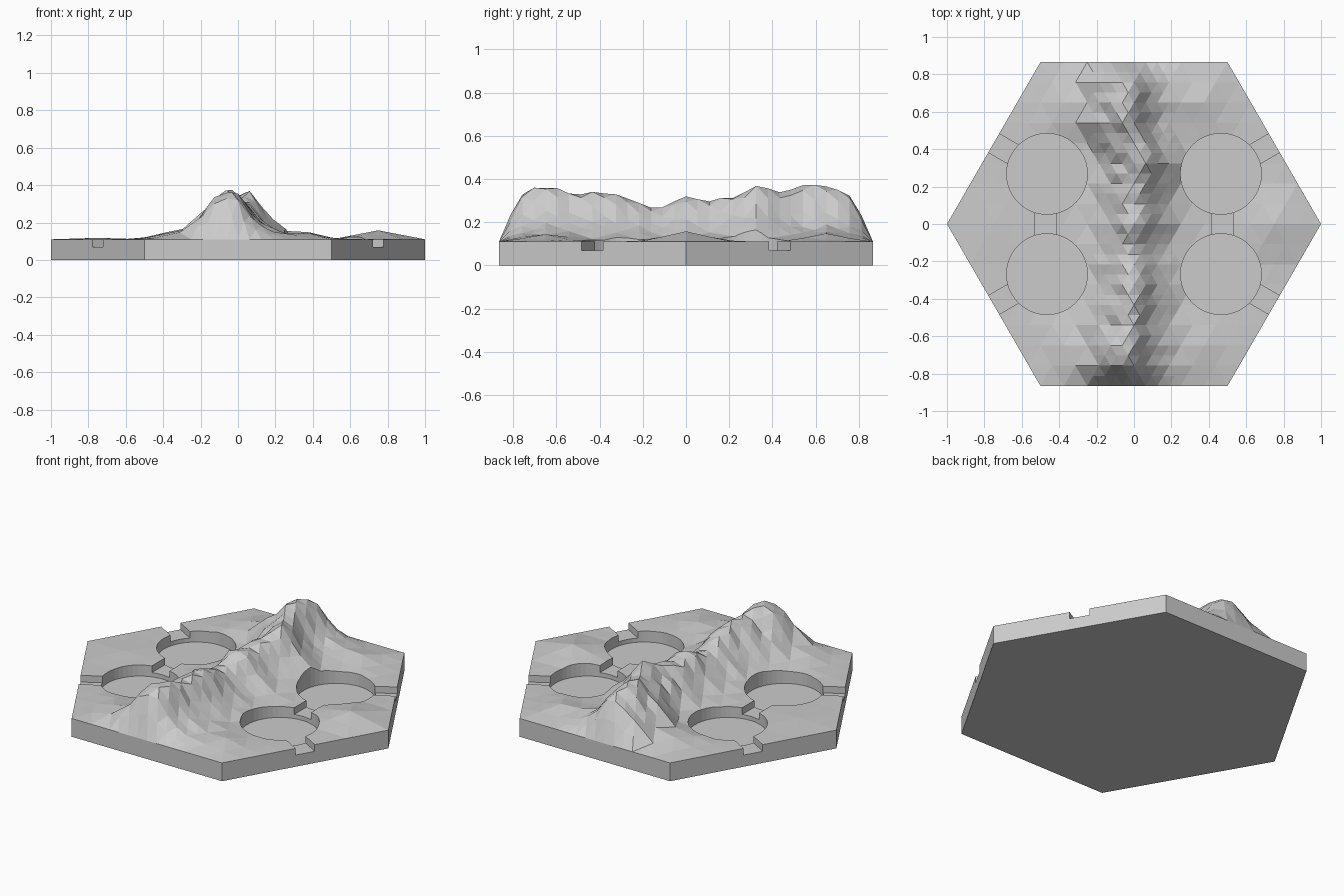
import bpy, bmesh, math
from mathutils import Vector, Matrix, noise

if "Cube" in bpy.data.objects:
    bpy.data.objects.remove(bpy.data.objects["Cube"])

N = 16                       # grid steps from centre to corner
BASE = 0.11                  # slab height
ROW = math.sqrt(3) / 2

# crest height above slab and crest x position, both along y
CREST = [(-.866, 0), (-.81, .13), (-.76, .23), (-.65, .27), (-.54, .235), (-.4, .233),
         (-.3, .215), (-.16, .155), (-.1, .16), (0, .215), (.11, .19), (.22, .22),
         (.325, .26), (.43, .235), (.54, .275), (.65, .26), (.76, .22), (.81, .13), (.866, 0)]
CREST_X = [(-.866, -.03), (-.65, -.03), (-.4, 0), (-.1, 0), (0, .02), (.2, .03),
           (.325, .06), (.43, .02), (.54, -.04), (.866, -.02)]
# share of the crest height against distance from the crest
LEFT = [(0, 1), (.07, .88), (.14, .54), (.2, .2), (.27, .04), (.33, 0)]
RIGHT = [(0, 1), (.05, .84), (.09, .55), (.14, .34), (.2, .13), (.28, .02), (.33, 0)]


def interp(table, t):
    if t <= table[0][0]:
        return table[0][1]
    for (a, u), (b, v) in zip(table, table[1:]):
        if t <= b:
            return u + (v - u) * (t - a) / (b - a)
    return table[-1][1]


def terrain(x, y):
    """Height above the slab: ridge, foothills at both ends, corner mounds."""
    edge = min(ROW - abs(y), ROW - abs(x) * ROW - abs(y) / 2)
    if edge < 1e-4:
        return 0
    n = noise.noise(Vector((x * 13, y * 11, 8.2)))
    d = x - interp(CREST_X, y)
    crag = min(1, abs(d) / .06)
    d += .03 * n * crag
    h = interp(CREST, y) * interp(RIGHT if d > 0 else LEFT, abs(d))
    h *= 1 + .15 * n * crag
    end = min(1, max(0, (abs(y) - .42) / .2)) * min(1, edge / .2)
    h += end * (.038 + .03 * n) * interp([(.1, 0), (.2, .8), (.36, 1), (.62, 0)], abs(x))
    mound = .048 if x > 0 else .008
    h += mound * max(0, 1 - math.hypot((abs(x) - .75) / .25, y / .24))
    return max(0, h)


def height(q, r):
    """Fine facets on the crest, facets twice as large on the lower slopes."""
    def at(a, b):
        return terrain((a + b / 2) / N, b * ROW / N)
    if abs(q + r / 2) / N < .17 or (q % 2 == 0 and r % 2 == 0):
        return at(q, r)
    dq, dr = {(1, 0): (1, 0), (0, 1): (0, 1), (1, 1): (1, -1)}[q % 2, r % 2]
    return (at(q + dq, r + dr) + at(q - dq, r - dr)) / 2


def build_tile():
    bm = bmesh.new()
    v = {}
    for q in range(-N, N + 1):
        for r in range(-N, N + 1):
            if abs(q + r) <= N:
                x, y = (q + r / 2) / N, r * ROW / N
                v[q, r] = bm.verts.new((x, y, BASE + height(q, r)))
    for (q, r) in list(v):
        for tri in (((q, r), (q + 1, r), (q, r + 1)),
                    ((q, r), (q, r + 1), (q - 1, r + 1))):
            if all(k in v for k in tri):
                bm.faces.new([v[k] for k in tri])
    # side walls and underside
    rim = [e for e in bm.edges if e.is_boundary]
    ext = bmesh.ops.extrude_edge_only(bm, edges=rim)["geom"]
    for g in ext:
        if isinstance(g, bmesh.types.BMVert):
            g.co.z = 0
    low = [e for e in ext if isinstance(e, bmesh.types.BMEdge)
           and all(p.co.z < 1e-5 for p in e.verts)]
    bmesh.ops.contextual_create(bm, geom=low)
    bmesh.ops.recalc_face_normals(bm, faces=bm.faces)
    return bm


def make_object(name, bm):
    mesh = bpy.data.meshes.new(name)
    bm.to_mesh(mesh)
    bm.free()
    ob = bpy.data.objects.new(name, mesh)
    bpy.context.collection.objects.link(ob)
    return ob


def box_cutter(name, centre, size, angle=0):
    bm = bmesh.new()
    bmesh.ops.create_cube(bm, size=1, matrix=Matrix.Translation(centre)
                          @ Matrix.Rotation(angle, 4, 'Z') @ Matrix.Diagonal((*size, 1)))
    return make_object(name, bm)


stone = bpy.data.materials.new("stone grey")
stone.diffuse_color = (0.6, 0.6, 0.6, 1)
stone.use_nodes = True
stone.node_tree.nodes["Principled BSDF"].inputs["Base Color"].default_value = stone.diffuse_color

tile = make_object("ridge_tile", build_tile())
tile.data.materials.append(stone)

# cutters: round sockets, outer channels and the links between sockets
cutters = []
for sx in (-1, 1):
    for sy in (-1, 1):
        bm = bmesh.new()
        bmesh.ops.create_cone(bm, cap_ends=True, segments=48, radius1=.216, radius2=.216,
                              depth=.6, matrix=Matrix.Translation((sx * .465, sy * .268, .345)))
        cutters.append(make_object("socket_cutter", bm))
        a = math.atan2(sy * .5, sx * ROW)
        cutters.append(box_cutter("channel_cutter",
                                  (.8 * math.cos(a), .8 * math.sin(a), .22), (.4, .115, .3), a))
    cutters.append(box_cutter("link_cutter", (sx * .472, 0, .22), (.115, .3, .3)))

for c in cutters:
    c.hide_render = True
    mod = tile.modifiers.new("cut", 'BOOLEAN')
    mod.operation = 'DIFFERENCE'
    mod.solver = 'EXACT'
    mod.object = c

# bake the cuts and drop the helpers
deps = bpy.context.evaluated_depsgraph_get()
tile_mesh = bpy.data.meshes.new_from_object(tile.evaluated_get(deps))
tile.modifiers.clear()
tile.data = tile_mesh
for c in cutters:
    bpy.data.objects.remove(c)
